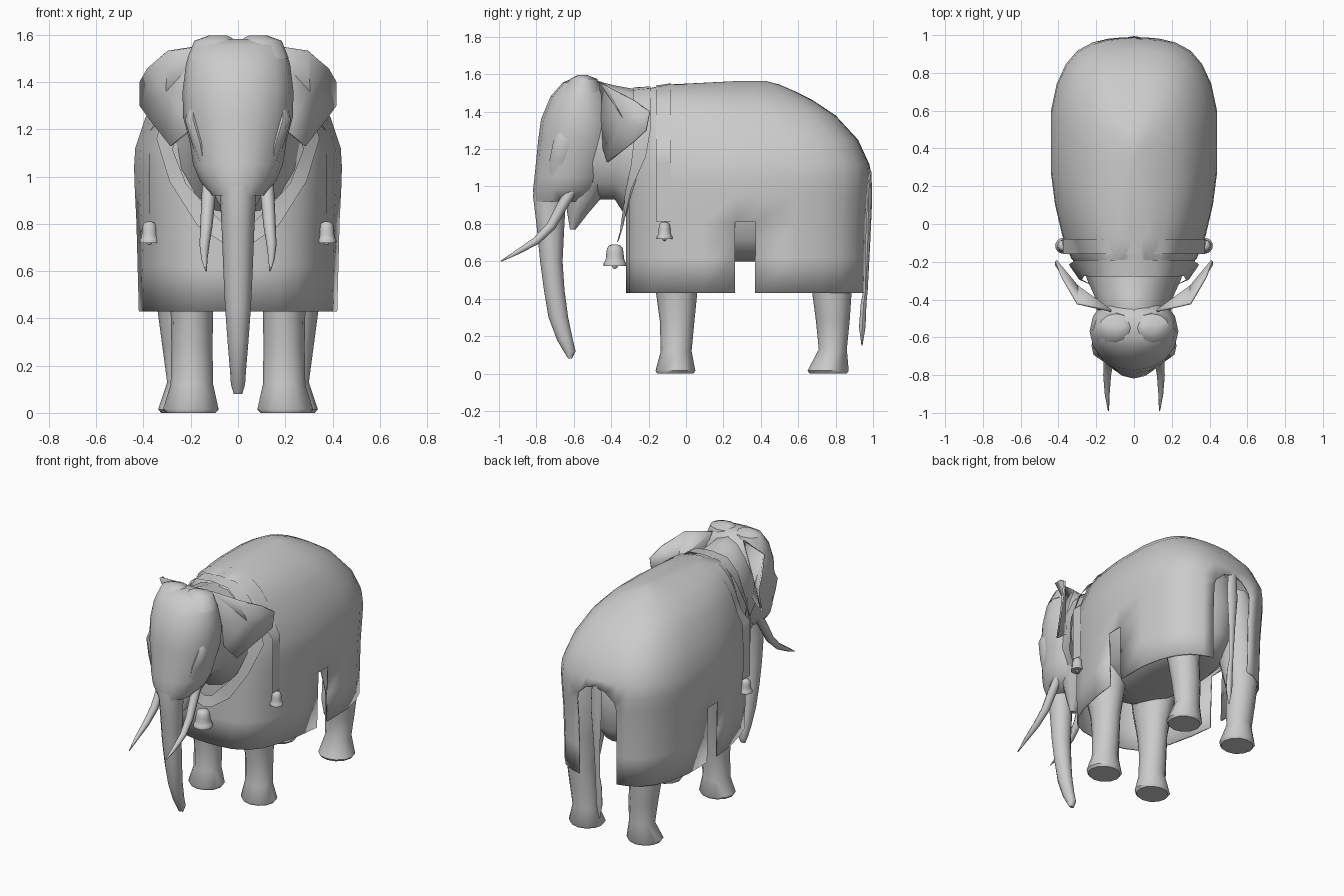
import bpy, bmesh, math
from mathutils import Vector

if "Cube" in bpy.data.objects:
    bpy.data.objects.remove(bpy.data.objects["Cube"])

grey = bpy.data.materials.new("stone_grey")
grey.diffuse_color = (0.6, 0.6, 0.6, 1)
grey.use_nodes = True
grey.node_tree.nodes["Principled BSDF"].inputs["Base Color"].default_value = grey.diffuse_color


def finish(name, bm, angle=50, thick=0, mirror=False, offset=0, normals=True):
    if normals:
        bmesh.ops.recalc_face_normals(bm, faces=bm.faces)
    me = bpy.data.meshes.new(name)
    bm.to_mesh(me)
    bm.free()
    me.materials.append(grey)
    ob = bpy.data.objects.new(name, me)
    bpy.context.collection.objects.link(ob)
    if mirror:
        ob.modifiers.new("mirror", 'MIRROR').use_clip = False
    if thick:
        s = ob.modifiers.new("solid", 'SOLIDIFY')
        s.thickness, s.offset = thick, offset
    for o in bpy.context.selected_objects:
        o.select_set(False)
    ob.select_set(True)
    bpy.context.view_layer.objects.active = ob
    bpy.ops.object.shade_smooth_by_angle(angle=math.radians(angle))
    return ob


def skin(bm, rings, caps=True):
    rows = [[bm.verts.new(p) for p in r] for r in rings]
    n = len(rows[0])
    for a, b in zip(rows, rows[1:]):
        for i in range(n):
            j = (i + 1) % n
            bm.faces.new((a[i], a[j], b[j], b[i]))
    if caps:
        bm.faces.new(rows[0][::-1])
        bm.faces.new(rows[-1])


def stack(name, rings, n=14, mirror=False):
    """Horizontal ellipses: z, centre x, front y, back y, half width."""
    bm = bmesh.new()
    pts = []
    for z, cx, y0, y1, w in rings:
        ang = [2 * math.pi * i / n for i in range(n)]
        pts.append([(cx + w * math.sin(a), (y0 + y1) / 2 - (y1 - y0) / 2 * math.cos(a), z) for a in ang])
    skin(bm, pts)
    return finish(name, bm, mirror=mirror)


def tube(name, path, n=8, mirror=False):
    """Tapered round tube along points x, y, z, radius."""
    bm = bmesh.new()
    P = [Vector(p[:3]) for p in path]
    pts = []
    for i, p in enumerate(P):
        t = (P[min(i + 1, len(P) - 1)] - P[max(i - 1, 0)]).normalized()
        u = Vector((1, 0, 0))
        u = (u - t * u.dot(t)).normalized()
        v = t.cross(u)
        pts.append([p + path[i][3] * (u * math.cos(k * 2 * math.pi / n) + v * math.sin(k * 2 * math.pi / n))
                    for k in range(n)])
    skin(bm, pts)
    return finish(name, bm, mirror=mirror)


def strap(name, edges):
    """Flat mirrored band between two edge lines."""
    bm = bmesh.new()
    rows = [[bm.verts.new(p) for p in pair] for pair in edges]
    for a, b in zip(rows, rows[1:]):
        bm.faces.new((a[1], a[0], b[0], b[1]))
    return finish(name, bm, angle=40, mirror=True, normals=False)


def bell(name, x, y, z, r, h):
    """Turned bell with a clapper."""
    prof = [(0.2, 1), (0.5, .95), (0.68, .82), (0.75, .6), (0.78, .35), (0.88, .2), (1, .12), (1, 0), (.85, 0)]
    bm = bmesh.new()
    skin(bm, [[(x + r * k * math.cos(a * math.pi / 8), y + r * k * math.sin(a * math.pi / 8), z + h * t)
               for a in range(16)] for k, t in prof])
    b = bmesh.ops.create_uvsphere(bm, u_segments=8, v_segments=6, radius=r * 0.25)
    bmesh.ops.translate(bm, verts=b["verts"], vec=(x, y, z))
    finish(name, bm, angle=40)


# draped cloth over the back, slit at the sides and arched open at the rear
half = [(0, -1), (.2, -.995), (.4, -.975), (.6, -.91), (.76, -.79), (.86, -.62), (.95, -.36), (1, -.1),
        (1, .07), (1, .4), (.93, .62), (.82, .78), (.68, .89), (.5, .955), (.34, .985), (.18, .995), (0, 1)]
plan = half + [(-x, t) for x, t in half[-2:0:-1]]
levels = [(.43, -.32, .97, .42), (.62, -.32, .97, .425), (.81, -.32, .975, .43), (.95, -.32, .985, .437),
          (1.04, -.315, .99, .44), (1.12, -.31, .98, .435), (1.25, -.3, .92, .392), (1.38, -.29, .8, .325),
          (1.46, -.285, .68, .255), (1.51, -.275, .58, .18), (1.545, -.1, .5, .1), (1.565, .3, .42, .02)]


def lerp_table(rows, k, v):
    """Interpolate the other columns of rows at column k = v."""
    for p, q in zip(rows, rows[1:]):
        if p[k] <= v <= q[k]:
            f = (v - p[k]) / (q[k] - p[k])
            return [a + (b - a) * f for a, b in zip(p, q)]
    return rows[-1]


def cloth_x(y, z):
    _, a, b, w = lerp_table(levels, 0, z)
    t = max(-1, min(1, (2 * y - a - b) / (b - a)))
    return w * lerp_table(half, 1, t)[0]


bm = bmesh.new()
skin(bm, [[(x * w, (a + b) / 2 + t * (b - a) / 2, z) for x, t in plan] for z, a, b, w in levels], False)
bm.faces.new(sorted([v for v in bm.verts if v.co.z > 1.56], key=lambda v: math.atan2(v.co.y - .36, v.co.x)))
bmesh.ops.recalc_face_normals(bm, faces=bm.faces)
gone = []
for f in bm.faces:
    c = f.calc_center_median()
    slit = .26 < c.y < .37 and c.z < .81 and abs(c.x) > .3
    rear = c.y > .9 and abs(c.x) < .15 and c.z < 1.04
    if slit or rear:
        gone.append(f)
bmesh.ops.delete(bm, geom=gone, context='FACES')
for v in bm.verts:
    if v.co.y > .9 and abs(v.co.z - 1.04) < .001 and abs(v.co.x) < .16:
        v.co.z += .035 if abs(v.co.x) < .01 else .015 if abs(v.co.x) < .1 else -.045
        v.co.x *= .93
finish("draped_cloth", bm, thick=0.01, offset=-1, normals=False)

# belly under the cloth
stack("belly", [(.6, 0, 0, .7, .12), (.63, 0, -.12, .8, .22), (.72, 0, -.22, .85, .31),
                (.9, 0, -.27, .88, .35), (1.15, 0, -.25, .86, .35), (1.3, 0, -.2, .7, .25)], 20)

# legs
stack("front_leg", [(0, .2, -.155, .04, .105), (.015, .2, -.163, .05, .118), (.12, .195, -.135, .03, .09),
                    (.28, .195, -.14, .045, .087), (.43, .195, -.16, .06, .09), (.62, .2, -.2, .1, .12),
                    (.85, .2, -.22, .15, .15)], 12, True)
stack("hind_leg", [(0, .22, .66, .86, .105), (.015, .22, .65, .87, .118), (.13, .215, .71, .86, .085),
                   (.28, .225, .695, .875, .095), (.43, .24, .675, .885, .1), (.65, .235, .62, .9, .125),
                   (.95, .19, .55, .91, .14), (1.06, .16, .6, .9, .11)], 12, True)

# neck
bm = bmesh.new()
skin(bm, [[(w * math.sin(a * math.pi / 8), y + k * math.cos(a * math.pi / 8), (lo + hi) / 2 + (hi - lo) / 2 * math.cos(a * math.pi / 8))
           for a in range(16)] for y, k, lo, hi, w in
          [(-.16, 0, .78, 1.5, .29), (-.29, .02, .82, 1.52, .25), (-.38, .0, .93, 1.54, .21),
           (-.5, 0, .93, 1.57, .19), (-.6, 0, .95, 1.5, .16)]])
finish("neck", bm)

# skull, twin crown bumps and lower jaw
stack("head", [(1.582, 0, -.6, -.5, .12), (1.555, 0, -.66, -.45, .19), (1.48, 0, -.725, -.4, .22),
               (1.36, 0, -.775, -.36, .235), (1.25, 0, -.79, -.36, .232), (1.15, 0, -.8, -.38, .205),
               (1.05, 0, -.81, -.42, .19), (.98, 0, -.818, -.45, .16), (.92, 0, -.81, -.52, .11)], 16)
stack("crown_bump", [(1.597, .085, -.575, -.53, .04), (1.575, .095, -.62, -.475, .09),
                     (1.5, .1, -.67, -.45, .115)], 12, True)
stack("lower_jaw", [(1.02, 0, -.65, -.38, .14), (.93, 0, -.64, -.46, .11), (.86, 0, -.635, -.52, .07),
                    (.77, 0, -.62, -.59, .02)], 10)

# brow ridge beside each eye
stack("brow", [(1.29, .19, -.68, -.6, .02), (1.24, .19, -.71, -.58, .035), (1.14, .16, -.73, -.6, .035),
               (1.05, .145, -.73, -.62, .02)], 8, True)

# trunk
stack("trunk", [(1.1, 0, -.8, -.6, .1), (.95, 0, -.818, -.64, .078), (.8, 0, -.8, -.65, .07),
                (.6, 0, -.78, -.66, .062), (.45, 0, -.76, -.65, .055), (.3, 0, -.735, -.63, .044),
                (.18, 0, -.69, -.605, .034), (.12, 0, -.655, -.59, .03), (.08, 0, -.63, -.61, .018)], 12)

# tusks
tube("tusk", [(.12, -.6, 1.0, .03), (.126, -.66, .9, .029), (.134, -.72, .79, .026), (.142, -.8, .71, .021),
              (.142, -.9, .65, .013), (.135, -.99, .6, .003)], 8, True)

# ears, fanned around an inward fold
rim = [(.12, -.46, 1.56), (.3, -.42, 1.53), (.38, -.28, 1.46), (.413, -.195, 1.4), (.413, -.215, 1.3),
       (.37, -.28, 1.24), (.285, -.42, 1.13), (.2, -.44, 1.2), (.19, -.45, 1.36)]
bm = bmesh.new()
hub = bm.verts.new((.3, -.33, 1.36))
vs = [bm.verts.new(p) for p in rim]
for a, b in zip(vs, vs[1:] + vs[:1]):
    bm.faces.new((hub, a, b))
finish("ear", bm, angle=30, thick=0.012, mirror=True)

# tail with a tuft
stack("tail", [(.15, 0, .938, .944, .004), (.25, 0, .925, .96, .022), (.38, 0, .935, .965, .022),
               (.45, 0, .95, .972, .016), (.7, 0, .958, .985, .026), (.92, 0, .958, .995, .042),
               (1.08, 0, .955, .992, .035)], 8)

# collar lying on the chest, shoulder strap and bells
strap("collar", [((0, -.19, 1.535), (0, -.28, 1.53)), ((.12, -.19, 1.525), (.12, -.28, 1.515)),
                 ((.225, -.19, 1.44), (.2, -.28, 1.43)), ((.31, -.19, 1.3), (.265, -.275, 1.27)),
                 ((.345, -.215, 1.16), (.275, -.295, 1.11)), ((.29, -.295, .98), (.22, -.325, .97)),
                 ((.17, -.335, .79), (.12, -.34, .86)), ((.05, -.36, .71), (.04, -.345, .78)),
                 ((0, -.37, .7), (0, -.35, .77))])
rows = [((0, -.08, 1.552), (0, -.16, 1.54))]
for z in (1.51, 1.46, 1.38, 1.32, 1.25, 1.185, 1.12, .97, .81):
    rows.append(tuple((max(cloth_x(y, z) + .006, .375 if z < 1.2 else 0), y, z + .004) for y in (-.08, -.16)))
strap("shoulder_strap", rows)
bell("chest_bell", 0, -.38, .575, .062, .115)
for side, label in ((1, "left"), (-1, "right")):
    bell(label + "_bell", side * .375, -.115, .72, .042, .09)
